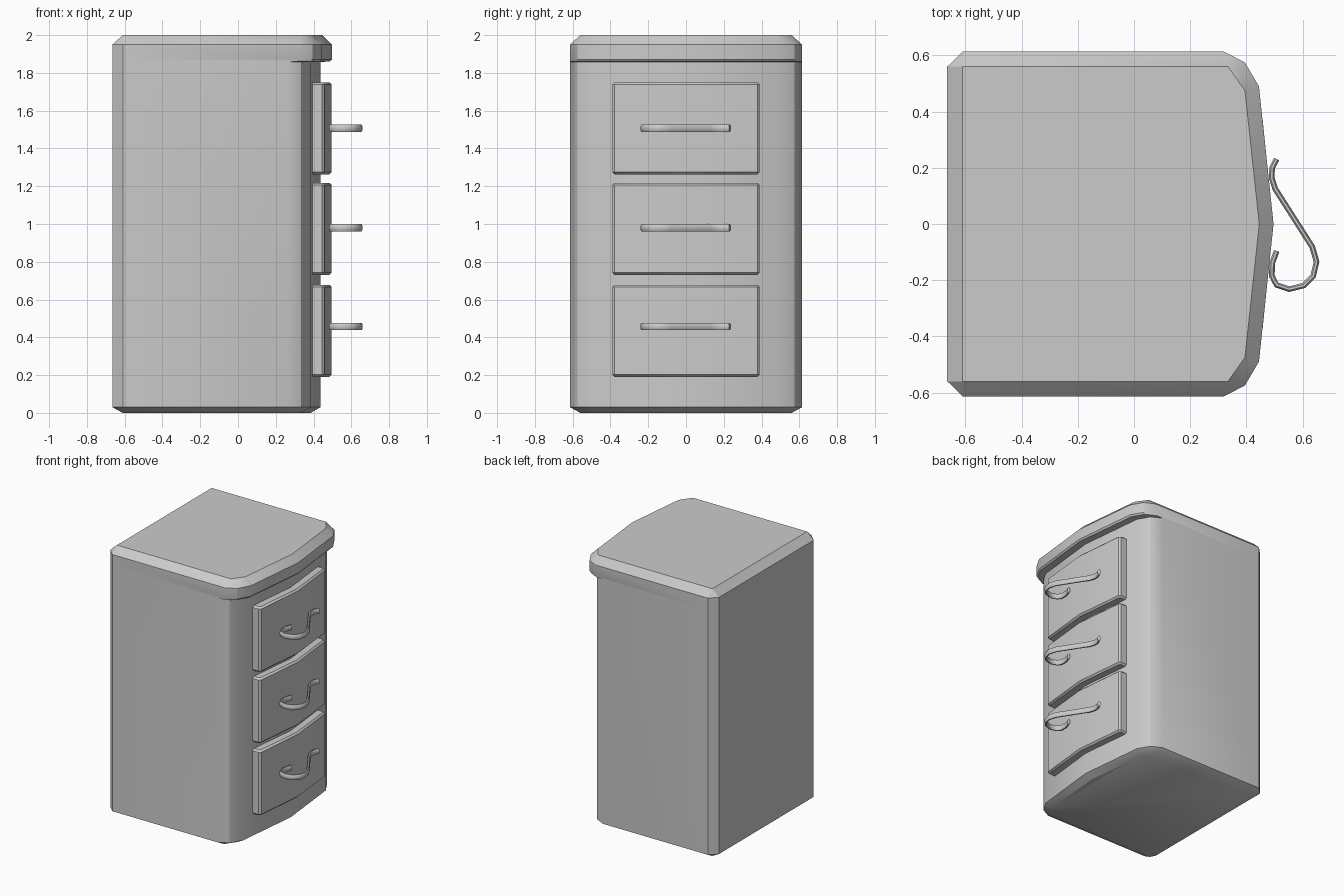
import bpy, bmesh, math
from mathutils import Vector

if "Cube" in bpy.data.objects:
    bpy.data.objects.remove(bpy.data.objects["Cube"])


def loft(name, rings, angle=30):
    """Join equal-length rings of 3D points into a closed solid."""
    bm = bmesh.new()
    loops = [[bm.verts.new(p) for p in ring] for ring in rings]
    n = len(loops[0])
    for a, b in zip(loops, loops[1:]):
        for i in range(n):
            j = (i + 1) % n
            bm.faces.new((a[i], a[j], b[j], b[i]))
    bm.faces.new(loops[0][::-1])
    bm.faces.new(loops[-1])
    bmesh.ops.remove_doubles(bm, verts=bm.verts, dist=0.0005)
    bmesh.ops.recalc_face_normals(bm, faces=bm.faces)
    mesh = bpy.data.meshes.new(name)
    bm.to_mesh(mesh)
    bm.free()
    obj = bpy.data.objects.new(name, mesh)
    bpy.context.collection.objects.link(obj)
    bpy.ops.object.select_all(action='DESELECT')
    obj.select_set(True)
    bpy.context.view_layer.objects.active = obj
    bpy.ops.object.shade_smooth_by_angle(angle=math.radians(angle))
    return obj


def mirrored(half, z):
    """Close a half plan (ending on y = 0) across the x axis."""
    full = half + [(x, -y) for x, y in reversed(half) if y > 0]
    return [(x, y, z) for x, y in full]


def outer(shift, grow=0.0):
    """Half plan of the cabinet: bowed front, chamfered back corner."""
    s = shift + grow
    return [(-0.665, 0.56), (-0.61, 0.614), (0.32 + s, 0.614),
            (0.395 + s, 0.575), (0.445 + s, 0.49), (0.497 + s, 0)]


def inner(shift):
    s = shift
    return [(-0.61, 0.56), (-0.61, 0.56), (0.335 + s, 0.56),
            (0.335 + s, 0.56), (0.395 + s, 0.475), (0.446 + s, 0)]


# Cabinet with overhanging top
loft("cabinet", [
    mirrored(inner(-0.061), 0.0),
    mirrored(outer(-0.061), 0.03),
    mirrored(outer(-0.061), 1.858),
    mirrored(outer(0, -0.01), 1.86),
    mirrored(outer(0), 1.872),
    mirrored(outer(0), 1.95),
    mirrored(inner(0), 2.0),
])


# Drawer fronts following the bowed front
def bow(y):
    return 0.436 - 0.05 * abs(y) / 0.49


def drawer_plan(inset, c=0.012, w=0.39, depth=0.06):
    w, d = w - inset, depth - inset
    return [(bow(0) - 0.02, 0), (bow(w) - 0.02, w), (bow(w) + d - c, w),
            (bow(w - c) + d, w - c), (bow(0) + d, 0)]


def drawer_ring(inset, z):
    half = drawer_plan(inset)
    return [(x, y, z) for x, y in half] + [(x, -y, z) for x, y in half[-2:0:-1]]


# S-shaped handle path in plan
PATH = [(0.508, 0.231), (0.492, 0.2), (0.49, 0.165), (0.503, 0.125),
        (0.635, -0.082), (0.65, -0.135), (0.638, -0.185), (0.605, -0.219),
        (0.553, -0.232), (0.508, -0.217), (0.491, -0.185), (0.492, -0.14),
        (0.508, -0.096)]


def handle_rings(z, rw=0.011, rh=0.021, sides=8):
    pts = [Vector(p) for p in PATH]
    rings = []
    for i, p in enumerate(pts):
        t = (pts[min(i + 1, len(pts) - 1)] - p).normalized() \
            + (p - pts[max(i - 1, 0)]).normalized()
        t.normalize()
        ring = []
        for k in range(sides):
            a = math.tau * (k + 0.5) / sides
            off = rw * math.cos(a)
            ring.append((p.x - t.y * off, p.y + t.x * off, z + rh * math.sin(a)))
        rings.append(ring)
    return rings


for label, z0, zh in (("bottom", 0.19, 0.457), ("middle", 0.73, 0.98), ("top", 1.262, 1.507)):
    z1, c = z0 + 0.488, 0.012
    loft(label + "_drawer", [drawer_ring(c, z0), drawer_ring(0, z0 + c),
                             drawer_ring(0, z1 - c), drawer_ring(c, z1)])
    loft(label + "_handle", handle_rings(zh), 50)
